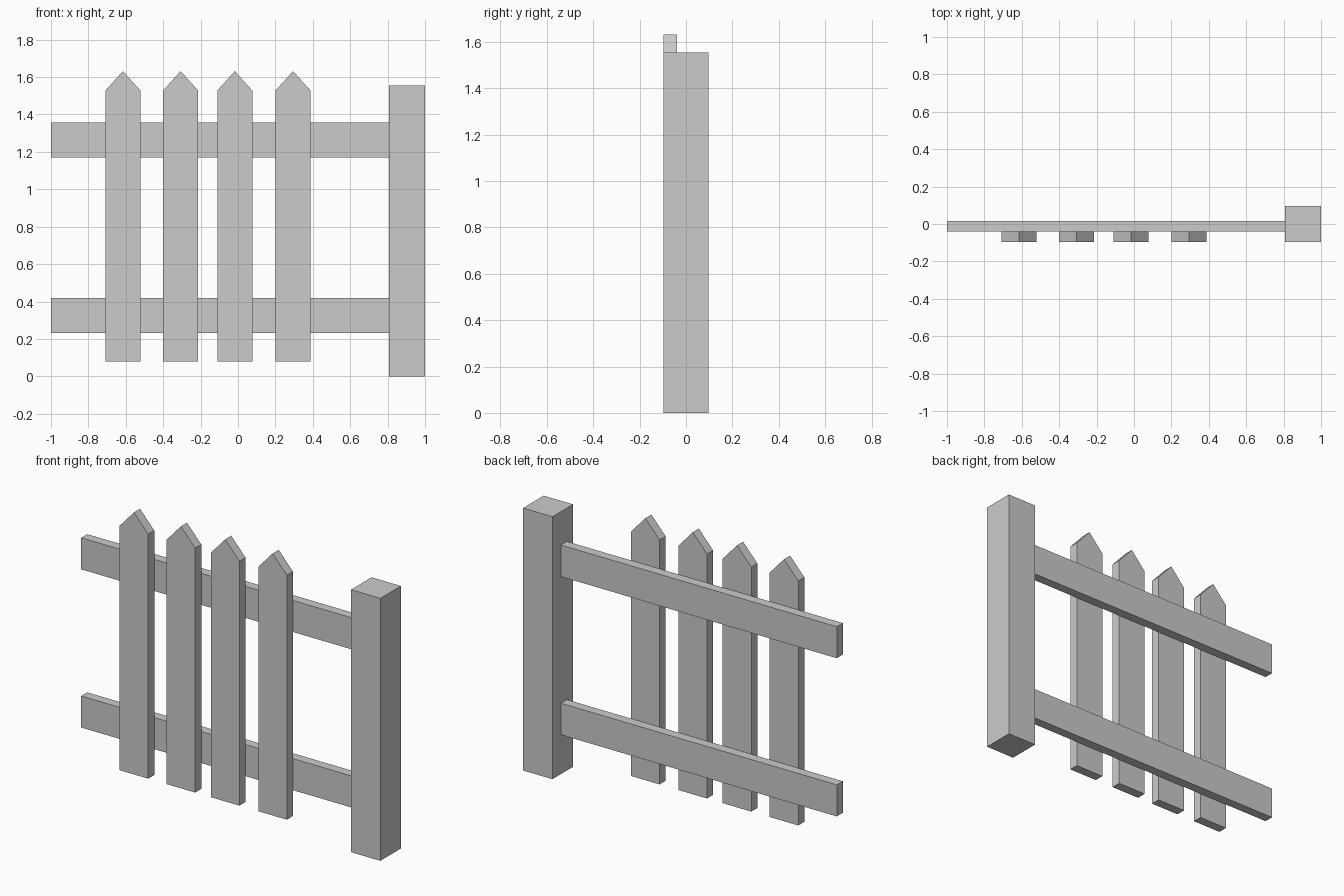
import bpy

if "Cube" in bpy.data.objects:
    bpy.data.objects.remove(bpy.data.objects["Cube"])


def prism(name, profile, y0, y1):
    """Extrude an x-z outline (counter-clockwise from the front) from y0 to y1."""
    n = len(profile)
    verts = [(x, y, z) for y in (y0, y1) for x, z in profile]
    faces = [tuple(range(n)), tuple(reversed(range(n, 2 * n)))]
    faces += [(i, i + n, (i + 1) % n + n, (i + 1) % n) for i in range(n)]
    mesh = bpy.data.meshes.new(name)
    mesh.from_pydata(verts, [], faces)
    obj = bpy.data.objects.new(name, mesh)
    bpy.context.collection.objects.link(obj)
    return obj


def box(name, x0, x1, y0, y1, z0, z1):
    return prism(name, [(x0, z0), (x1, z0), (x1, z1), (x0, z1)], y0, y1)


# Square end post
POST_X = 0.808
box("post", POST_X, 1.0, -0.096, 0.096, 0.0, 1.555)

# Horizontal rails butting against the post
for name, z in (("lower_rail", 0.233), ("upper_rail", 1.17)):
    box(name, -1.0, POST_X, -0.039, 0.017, z, z + 0.187)

# Pointed pickets on the front of the rails
HALF = 0.0935
for i, x in enumerate((-0.615, -0.307, -0.017, 0.294), 1):
    outline = [(x - HALF, 0.08), (x + HALF, 0.08), (x + HALF, 1.528),
               (x, 1.632), (x - HALF, 1.528)]
    prism(f"picket_{i}", outline, -0.096, -0.039)
